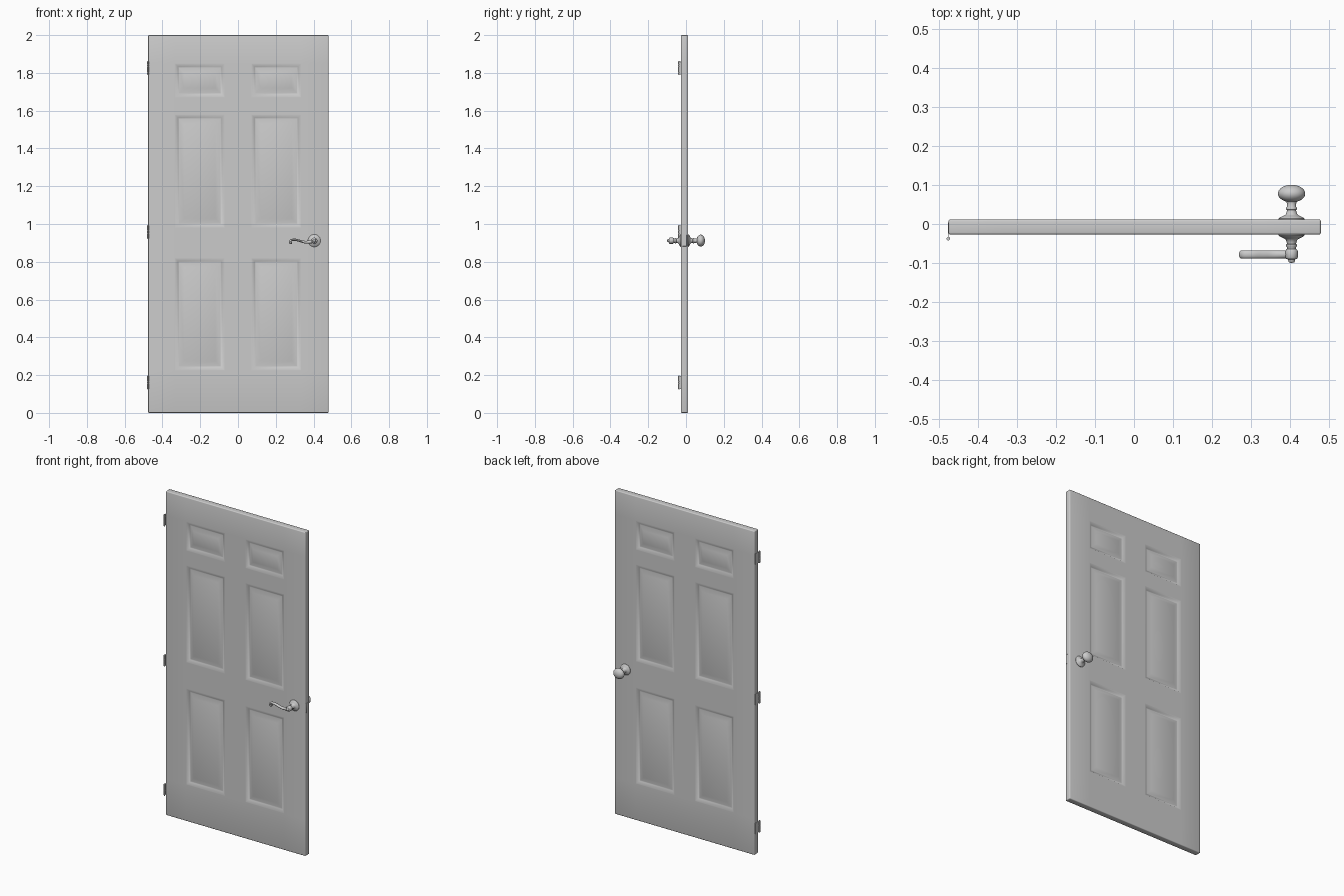
import bpy, bmesh
from math import sin, cos, pi, radians
from mathutils import Vector

if "Cube" in bpy.data.objects:
    bpy.data.objects.remove(bpy.data.objects["Cube"])


def finish(name, bm, angle=40):
    bmesh.ops.recalc_face_normals(bm, faces=bm.faces[:])
    me = bpy.data.meshes.new(name)
    bm.to_mesh(me)
    bm.free()
    me.shade_smooth()
    me.set_sharp_from_angle(angle=radians(angle))
    ob = bpy.data.objects.new(name, me)
    bpy.context.collection.objects.link(ob)
    return ob


def loft(name, rings, angle=40):
    """Skin a list of point rings and cap both ends."""
    bm = bmesh.new()
    vs = [[bm.verts.new(p) for p in ring] for ring in rings]
    n = len(vs[0])
    for a, b in zip(vs, vs[1:]):
        for i in range(n):
            bm.faces.new((a[i], a[(i + 1) % n], b[(i + 1) % n], b[i]))
    bm.faces.new(vs[0])
    bm.faces.new(vs[-1])
    return finish(name, bm, angle)


def lathe(name, profile, x, z, zscale=1.0, n=32):
    """Revolve (y, radius) points about a line parallel to y."""
    rings = [[(x + r * cos(2 * pi * i / n), y, z + zscale * r * sin(2 * pi * i / n))
              for i in range(n)] for y, r in profile]
    return loft(name, rings)


def box(name, lo, hi, bevel=0.0005):
    bm = bmesh.new()
    bmesh.ops.create_cube(bm, size=1)
    for v in bm.verts:
        v.co = [(a + b) / 2 + c * (b - a) for a, b, c in zip(lo, hi, v.co)]
    bmesh.ops.bevel(bm, geom=bm.edges[:], offset=bevel, segments=1, affect='EDGES')
    return finish(name, bm)


FRONT, BACK = -0.027, 0.0115
LEFT, RIGHT = -0.4755, 0.479

# Door slab: a grid on each face, joined round the rim
xs = [LEFT, -0.335, -0.07, 0.07, 0.335, RIGHT]
zs = [0, 0.225, 0.82, 0.98, 1.58, 1.67, 1.85, 2]
bm = bmesh.new()
panels = []
grids = []
nx, nz = len(xs), len(zs)
for y in (FRONT, BACK):
    g = [[bm.verts.new((x, y, z)) for z in zs] for x in xs]
    grids.append(g)
    for i in range(nx - 1):
        for j in range(nz - 1):
            f = bm.faces.new((g[i][j], g[i + 1][j], g[i + 1][j + 1], g[i][j + 1]))
            if i in (1, 3) and j in (1, 3, 5):
                panels.append(f)
rim = ([(i, 0) for i in range(nx - 1)] + [(nx - 1, j) for j in range(nz - 1)] +
       [(i, nz - 1) for i in range(nx - 1, 0, -1)] + [(0, j) for j in range(nz - 1, 0, -1)])
for (a, b), (c, d) in zip(rim, rim[1:] + rim[:1]):
    bm.faces.new((grids[0][a][b], grids[0][c][d], grids[1][c][d], grids[1][a][b]))
bmesh.ops.recalc_face_normals(bm, faces=bm.faces[:])

# Panels: sunk moulding, groove, then raised field
for thick, depth in ((0.004, 0), (0.014, -0.011), (0.006, 0), (0.026, 0.008)):
    bmesh.ops.inset_individual(bm, faces=panels, thickness=thick, depth=depth,
                               use_even_offset=True)
edges = [e for e in bm.edges if e.calc_face_angle(0) > 1.2]
bmesh.ops.bevel(bm, geom=edges, offset=0.005, segments=3, profile=0.5, affect='EDGES')
finish("door_slab", bm, 50)

HX, HZ = 0.404, 0.912

# Rosettes and stems on both sides; d is the distance out from the face
stem = [(-0.002, 0.033), (0.002, 0.033), (0.005, 0.030), (0.008, 0.024), (0.011, 0.018),
        (0.013, 0.015), (0.020, 0.0125), (0.024, 0.0115), (0.026, 0.014), (0.030, 0.014),
        (0.033, 0.0115), (0.042, 0.0115)]
lathe("back_rosette", [(BACK + d, r) for d, r in stem], HX, HZ)
lathe("front_rosette", [(FRONT - d, r) for d, r in stem], HX, HZ)

# Oval knob on the back
knob = [(0.046, 0.010), (0.053, 0.012)]
knob += [(0.078 - 0.0225 * cos(t * pi / 16), 0.035 * sin(t * pi / 16)) for t in range(2, 16)]
knob.append((0.1005, 0.001))
lathe("back_knob", knob, HX, HZ, 0.9)

# Lever hub and tip on the front
hub = [(-0.064, 0.0115), (-0.066, 0.014), (-0.069, 0.016), (-0.086, 0.016), (-0.089, 0.014),
       (-0.091, 0.009), (-0.097, 0.008), (-0.099, 0.006), (-0.0995, 0.001)]
lathe("lever_hub", hub, HX, HZ)

# Wavy lever: an oval swept along a smooth path with a curled end (x, z, half thickness)
path = [Vector(p) for p in ((0.404, 0.912, 0.011), (0.380, 0.905, 0.009), (0.355, 0.904, 0.007),
                            (0.330, 0.910, 0.006), (0.305, 0.916, 0.006), (0.284, 0.915, 0.006),
                            (0.275, 0.906, 0.006), (0.279, 0.899, 0.006), (0.286, 0.899, 0.005))]
pts = []
ext = [path[0]] + path + [path[-1]]
for p0, p1, p2, p3 in zip(ext, ext[1:], ext[2:], ext[3:]):
    for k in range(5):
        t = k / 5
        pts.append(0.5 * (2 * p1 + (p2 - p0) * t + (2 * p0 - 5 * p1 + 4 * p2 - p3) * t * t
                          + (3 * p1 - p0 - 3 * p2 + p3) * t ** 3))
pts.append(path[-1])
rings = []
for i, p in enumerate(pts):
    d = (pts[min(i + 1, len(pts) - 1)] - pts[max(i - 1, 0)]).to_2d().normalized()
    ring = []
    for k in range(16):
        a = 2 * pi * k / 16
        o = p.z * sin(a)
        ring.append((p.x - d.y * o, -0.078 + 0.0105 * cos(a), p.y + d.x * o))
    rings.append(ring)
loft("lever_handle", rings)

# Latch plate on the free edge
box("latch_plate", (RIGHT - 0.002, -0.019, HZ - 0.03), (RIGHT + 0.0005, 0.004, HZ + 0.03))

# Three hinges: leaf against the edge and a five-part knuckle
for name, z in (("bottom", 0.161), ("middle", 0.958), ("top", 1.825)):
    box(name + "_hinge_leaf", (LEFT - 0.0015, -0.036, z - 0.034),
        (LEFT + 0.0005, 0.004, z + 0.034), 0.0003)
    bm = bmesh.new()
    parts = [(0.0045, 0.0125, -0.028 + 0.014 * k) for k in range(5)] + [(0.003, 0.074, 0)]
    for r, h, dz in parts:
        new = bmesh.ops.create_cone(bm, cap_ends=True, segments=16, radius1=r, radius2=r, depth=h)
        bmesh.ops.translate(bm, verts=new["verts"], vec=(LEFT - 0.0005, -0.0375, z + dz))
    finish(name + "_hinge_knuckle", bm)
